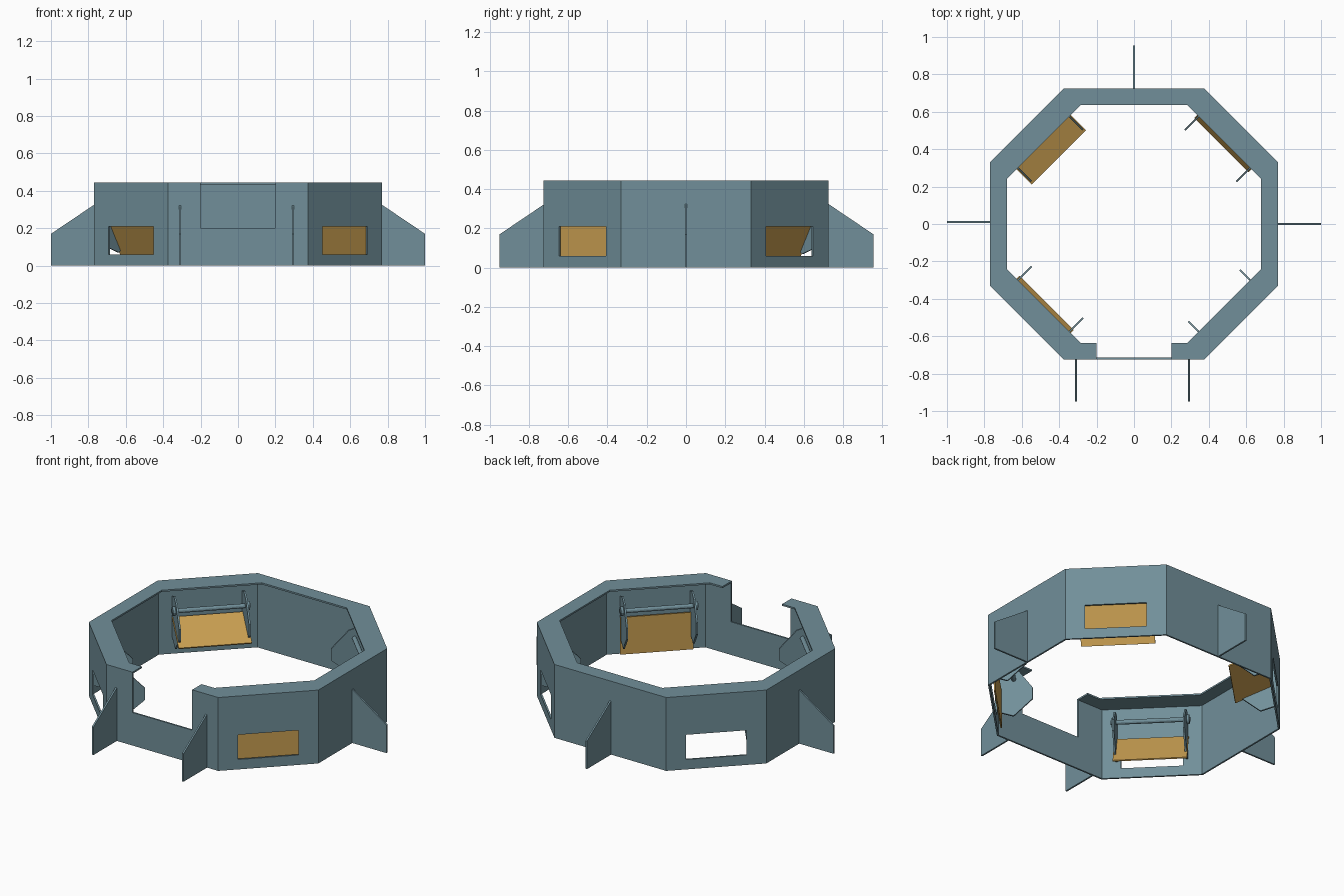
import bpy, bmesh, math
from mathutils import Vector, Matrix

if "Cube" in bpy.data.objects:
    bpy.data.objects.remove(bpy.data.objects["Cube"])


def material(name, rgb):
    m = bpy.data.materials.new(name)
    m.diffuse_color = (*rgb, 1)
    m.use_nodes = True
    m.node_tree.nodes["Principled BSDF"].inputs["Base Color"].default_value = m.diffuse_color
    return m


TEAL = material("slate teal", (0.165, 0.275, 0.32))
OCHRE = material("ochre", (0.60, 0.355, 0.085))
H = 0.445          # wall height
T = 0.01           # plate thickness
PIVOT = (0.03, 0.23)   # hatch hinge: inward distance, height


def finish(bm, name, mat, thickness=None, offset=-1):
    me = bpy.data.meshes.new(name)
    bm.to_mesh(me)
    bm.free()
    me.materials.append(mat)
    ob = bpy.data.objects.new(name, me)
    bpy.context.collection.objects.link(ob)
    if thickness:
        s = ob.modifiers.new("thickness", "SOLIDIFY")
        s.thickness = thickness
        s.offset = offset
        s.use_even_offset = True
    return ob


def plate(name, points, mat, thickness=T):
    """Flat polygon given thickness evenly on both sides."""
    bm = bmesh.new()
    bm.faces.new([bm.verts.new(p) for p in points])
    return finish(bm, name, mat, thickness, 0)


def cylinder(name, start, end, radius, mat, sides=12):
    start, end = Vector(start), Vector(end)
    axis = end - start
    rot = axis.to_track_quat('Z', 'Y').to_matrix().to_4x4()
    bm = bmesh.new()
    bmesh.ops.create_cone(bm, cap_ends=True, segments=sides, radius1=radius,
                          radius2=radius, depth=axis.length,
                          matrix=Matrix.Translation((start + end) / 2) @ rot)
    return finish(bm, name, mat)


# Octagon corners, counter-clockwise from the front wall
ring = [(-0.375, -0.725), (0.375, -0.725), (0.77, -0.33), (0.77, 0.33),
        (0.375, 0.725), (-0.375, 0.725), (-0.77, 0.33), (-0.77, -0.33)]

# Outer walls: low opening in the front, window in each diagonal
levels = [0, 0.06, 0.20, 0.21, H]
bm = bmesh.new()
for i in range(8):
    a, b = Vector(ring[i]), Vector(ring[(i + 1) % 8])
    length = (b - a).length
    half = 0.2 if i == 0 else 0.17
    cuts = [0, 0.5 - half / length, 0.5 + half / length, 1]
    grid = [[bm.verts.new((*a.lerp(b, t), z)) for z in levels] for t in cuts]
    for c in range(3):
        for r in range(4):
            notch = i == 0 and c == 1 and r >= 2
            window = i % 2 == 1 and c == 1 and r in (1, 2)
            if not (notch or window):
                bm.faces.new((grid[c][r], grid[c + 1][r],
                              grid[c + 1][r + 1], grid[c][r + 1]))
bmesh.ops.remove_doubles(bm, verts=bm.verts, dist=0.0005)
loose = [v for v in bm.verts if not v.link_faces]
bmesh.ops.delete(bm, geom=loose, context='VERTS')
finish(bm, "octagon_walls", TEAL, T)

# Top rim, interrupted at the front opening
bm = bmesh.new()
path = [((0.2, -0.725), (0.2, -0.635))]
for x, y in ring[1:] + ring[:1]:
    path.append(((x, y), (x - math.copysign(0.09, x), y - math.copysign(0.09, y))))
path.append(((-0.2, -0.725), (-0.2, -0.635)))
rows = [[bm.verts.new((*p, H)) for p in pair] for pair in path]
for (o0, i0), (o1, i1) in zip(rows, rows[1:]):
    bm.faces.new((o0, o1, i1, i0))
finish(bm, "top_rim", TEAL, T)

# Buttress fins: base point and outward direction
fins = {"right_fin": ((0.77, 0), (1, 0)), "left_fin": ((-0.77, 0.01), (-1, 0)),
        "back_fin": ((0, 0.725), (0, 1)), "front_left_fin": ((-0.31, -0.72), (0, -1)),
        "front_right_fin": ((0.295, -0.72), (0, -1))}
for name, ((x, y), (dx, dy)) in fins.items():
    profile = [(0, 0), (0.23, 0), (0.23, 0.17), (0, 0.325)]
    plate(name, [(x + dx * s, y + dy * s, z) for s, z in profile], TEAL)

# Hatches with their pivot frames, one per diagonal: swing angle and bracket reach
hatches = {"front_right": (1, -1, 0, 0.205), "back_right": (1, 1, 30, 0.23),
           "back_left": (-1, 1, 66, 0.228), "front_left": (-1, -1, 30, 0.23)}
R = math.sqrt(0.5)
for name, (sx, sy, angle, reach) in hatches.items():
    def place(u, d, z):
        """Point at u along the wall, d inward from it, z up."""
        return (sx * (0.5725 - d * R) - sy * u * R,
                sy * (0.5275 - d * R) + sx * u * R, z)

    # hinged door
    L, w = 0.23, 0.205
    ang = math.radians(angle)
    d0, z0 = PIVOT
    d1, z1 = d0 + L * math.sin(ang), max(z0 - L * math.cos(ang), 0.005)
    plate(name + "_hatch", [place(-w, d0, z0), place(w, d0, z0),
                            place(w, d1, z1), place(-w, d1, z1)], OCHRE, 0.008)

    # side brackets, hubs and pivot rod
    outline = [(T, 0.10), (0.10, 0.07), (reach, 0.175), (reach, 0.245),
               (0.13, 0.35), (0.06, 0.37), (T, 0.35)]
    for side, u in (("a", -0.195), ("b", 0.195)):
        plate(f"{name}_bracket_{side}", [place(u, d, z) for d, z in outline], TEAL)
        out = math.copysign(0.02, u)
        cylinder(f"{name}_hub_{side}", place(u, 0.1, 0.30),
                 place(u + out, 0.1, 0.30), 0.026, TEAL)
    cylinder(name + "_rod", place(-0.22, 0.1, 0.30), place(0.22, 0.1, 0.30), 0.013, TEAL)
